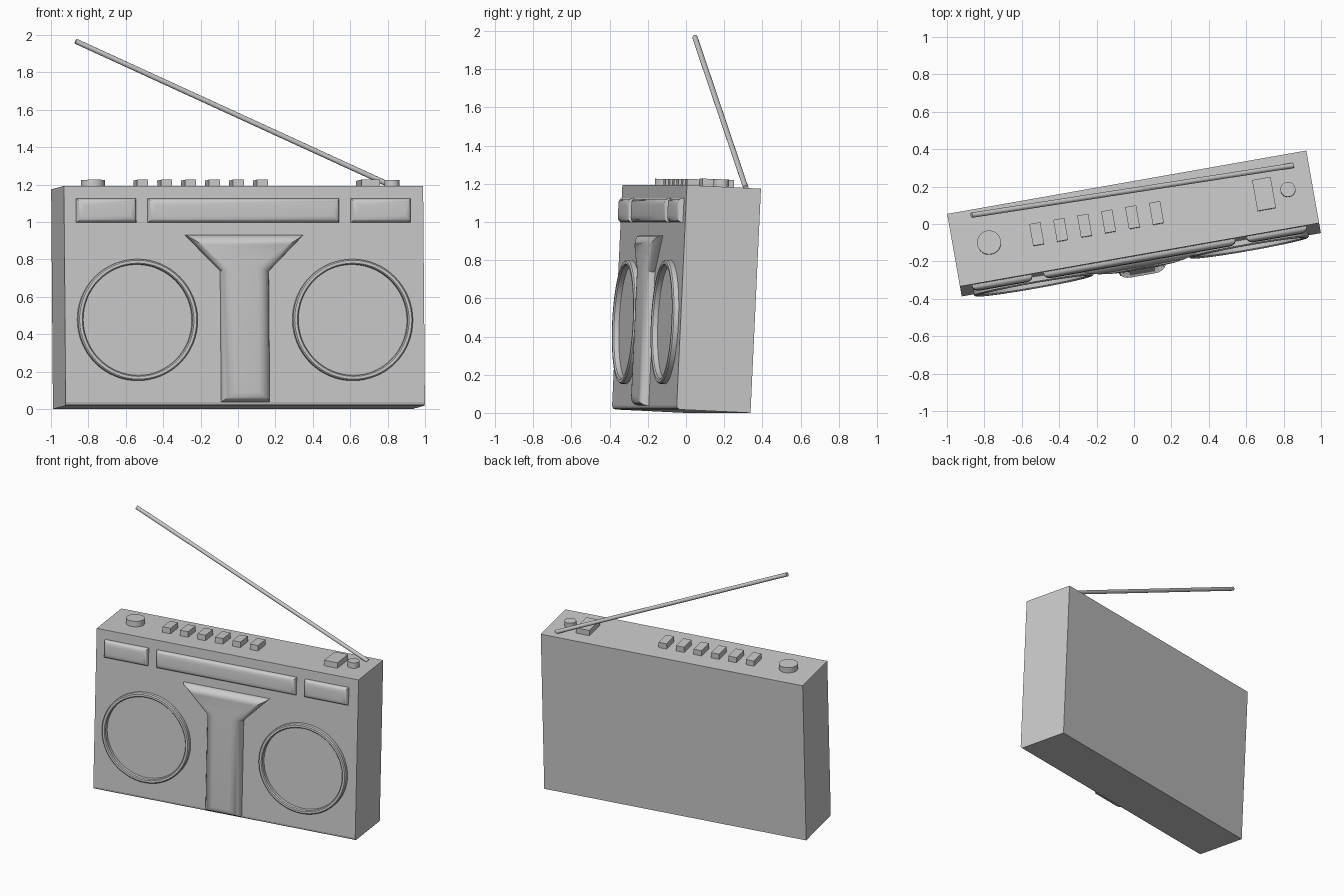
import bpy, bmesh
from math import sin, cos, pi, radians
from mathutils import Matrix, Vector

if "Cube" in bpy.data.objects:
    bpy.data.objects.remove(bpy.data.objects["Cube"])

# The whole set is turned 10 degrees and leans back slightly
PLACE = (Matrix.Translation((0.005, -0.025, 0.0093))
         @ Matrix.Rotation(radians(10), 4, 'Z') @ Matrix.Rotation(radians(-2.7), 4, 'X'))
HW, HD, H = 0.975, 0.197, 1.176


def finish(name, bm, matrix=PLACE, smooth=None):
    bmesh.ops.recalc_face_normals(bm, faces=bm.faces)
    me = bpy.data.meshes.new(name)
    bm.to_mesh(me)
    bm.free()
    ob = bpy.data.objects.new(name, me)
    bpy.context.collection.objects.link(ob)
    ob.matrix_world = matrix
    if smooth:
        bpy.ops.object.select_all(action='DESELECT')
        ob.select_set(True)
        bpy.context.view_layer.objects.active = ob
        bpy.ops.object.shade_smooth_by_angle(angle=radians(smooth))
    return ob


def box(bm, centre, size):
    m = Matrix.Translation(centre) @ Matrix.Diagonal((*size, 1))
    return bmesh.ops.create_cube(bm, size=1, matrix=m)['verts']


def knob(name, x, y, r, h):
    bm = bmesh.new()
    bmesh.ops.create_cone(bm, cap_ends=True, segments=32, radius1=r, radius2=r, depth=h,
                          matrix=Matrix.Translation((x, y, H + h / 2)))
    return finish(name, bm, smooth=35)


def cushion(name, outer, inner, lip, bulge, steps=5):
    """Rounded raised panel on the front, from an outer outline to an inner one."""
    bm = bmesh.new()
    levels = [(0, -0.01)]
    for i in range(steps + 1):
        a = i / steps * pi / 2
        levels.append((1 - cos(a), lip + bulge * sin(a)))
    rings = []
    for t, d in levels:
        rings.append([bm.verts.new((a[0] + (b[0] - a[0]) * t, -HD - d, a[1] + (b[1] - a[1]) * t))
                      for a, b in zip(outer, inner)])
    n = len(outer)
    for lo, hi in zip(rings, rings[1:]):
        for k in range(n):
            bm.faces.new((lo[k], lo[(k + 1) % n], hi[(k + 1) % n], hi[k]))
    bm.faces.new(rings[0])
    bm.faces.new(rings[-1])
    return finish(name, bm, smooth=35)


# Case with a rounded lower front edge
bm = bmesh.new()
box(bm, (0, 0, H / 2), (2 * HW, 2 * HD, H))
edge = [e for e in bm.edges if all(v.co.y < 0 and v.co.z < 0.1 for v in e.verts)]
bmesh.ops.bevel(bm, geom=edge, offset=0.02, segments=3, profile=0.5, affect='EDGES')
finish("case", bm)

# Speaker rims, a lathed profile on each side
profile = [(0.325, -0.005), (0.325, 0.026), (0.318, 0.033), (0.303, 0.033), (0.297, 0.026), (0.297, -0.005)]
for side, sx in (("left", -1), ("right", 1)):
    bm = bmesh.new()
    seg = 64
    rings = [[bm.verts.new((sx * 0.584 + r * cos(2 * pi * i / seg), -HD - d,
                            0.458 + r * sin(2 * pi * i / seg))) for r, d in profile]
             for i in range(seg)]
    for i in range(seg):
        a, b = rings[i], rings[(i + 1) % seg]
        for k in range(len(profile)):
            j = (k + 1) % len(profile)
            bm.faces.new((a[k], a[j], b[j], b[k]))
    finish("speaker_rim_" + side, bm, smooth=35)

# Display windows along the top of the front
for name, x0, x1 in (("left_window", -0.91, -0.585), ("tuner_window", -0.522, 0.517),
                     ("right_window", 0.58, 0.905)):
    def rect(i):
        return [(x0 + i, 0.98 + i), (x1 - i, 0.98 + i), (x1 - i, 1.108 - i), (x0 + i, 1.108 - i)]
    cushion(name, rect(0), rect(0.036), 0.006, 0.027)


# Central column, flared at the top
def mirrored(pts):
    return pts + [(-x, z) for x, z in reversed(pts)]


cushion("centre_column", mirrored([(0.131, 0.02), (0.131, 0.72), (0.32, 0.912)]),
        mirrored([(0.065, 0.07), (0.065, 0.735), (0.11, 0.785)]), 0.01, 0.05)

# Row of push buttons and the wide switch
for i in range(6):
    bm = bmesh.new()
    box(bm, (-0.522 + 0.13 * i, 0.006, H + 0.018), (0.06, 0.118, 0.044))
    finish(f"button_{i + 1}", bm)
bm = bmesh.new()
box(bm, (0.712, 0.006, H + 0.018), (0.1, 0.168, 0.044))
finish("wide_switch", bm)

# Knobs
knob("large_knob", -0.781, 0.006, 0.064, 0.04)
knob("small_knob", 0.842, 0.008, 0.04, 0.04)

# Aerial, a thin rod from the back right corner
a, b = Vector((0.85, 0.313, 1.18)), Vector((-0.868, 0.047, 1.967))
bm = bmesh.new()
bmesh.ops.create_cone(bm, cap_ends=True, segments=16, radius1=0.014, radius2=0.014, depth=(b - a).length)
finish("aerial", bm, Matrix.Translation((a + b) / 2) @ (b - a).to_track_quat('Z', 'Y').to_matrix().to_4x4(), 35)
